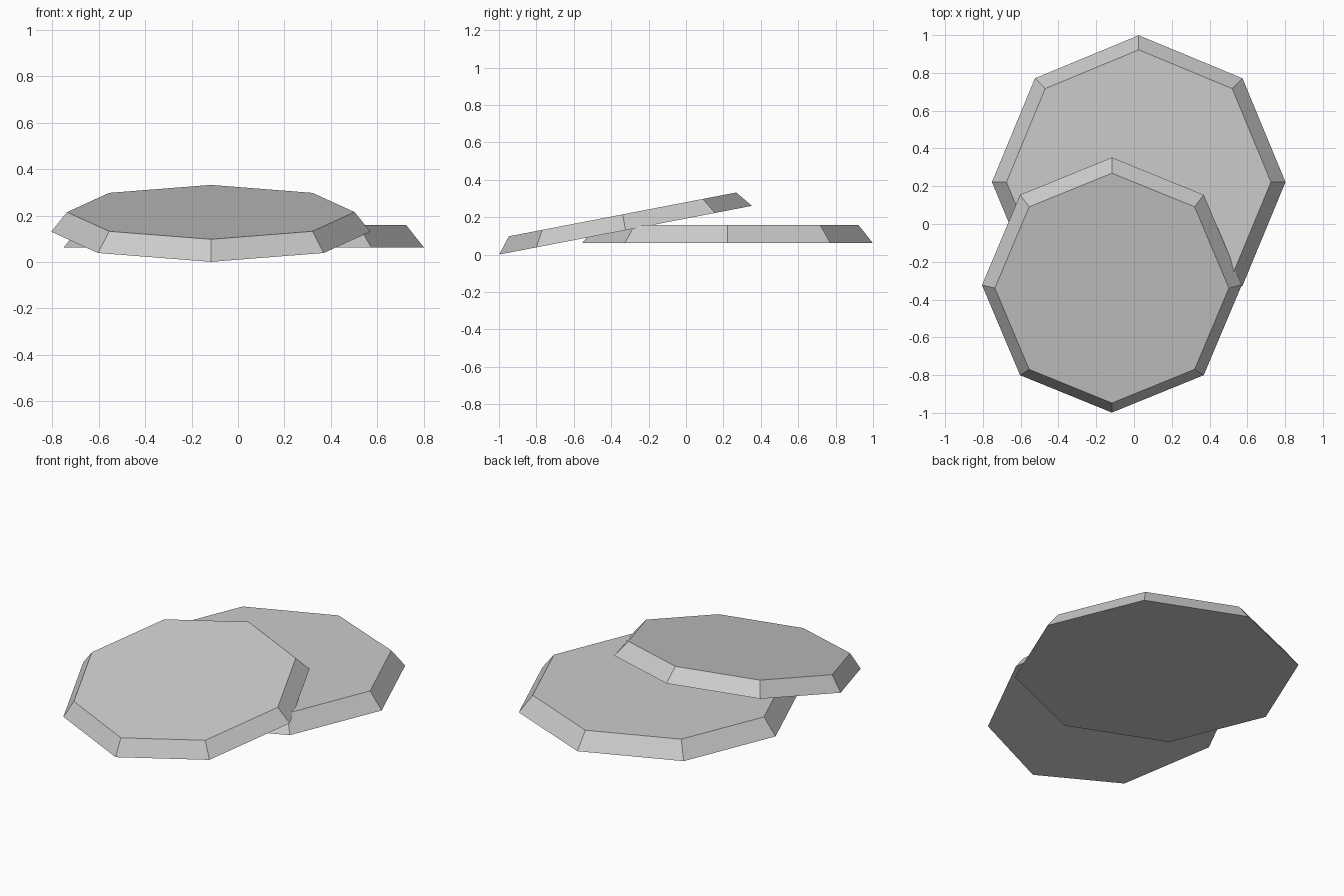
import bpy
import math

cube = bpy.data.objects.get("Cube")
if cube:
    bpy.data.objects.remove(cube, do_unlink=True)

# Plain stone grey
stone = bpy.data.materials.new("stone_grey")
stone.use_nodes = True
grey = (0.6, 0.6, 0.6, 1)
stone.diffuse_color = grey
stone.node_tree.nodes["Principled BSDF"].inputs["Base Color"].default_value = grey


def add_slab(name, base_centre, scale, tilt):
    """Eight-sided bevelled slab, tilted about the centre of its underside."""
    radius, top_radius, depth = 0.777, 0.70, 0.097
    bpy.ops.mesh.primitive_cone_add(vertices=8, radius1=radius,
                                    radius2=top_radius, depth=depth)
    slab = bpy.context.object
    slab.name = slab.data.name = name
    # Put the origin on the underside
    for v in slab.data.vertices:
        v.co.z += depth / 2
    slab.location = base_centre
    slab.scale = (scale, scale, scale)
    slab.rotation_euler.x = tilt
    slab.data.materials.append(stone)
    return slab


# Flat slab at the back, smaller slab leaning on it at the front
add_slab("back_slab", (0.025, 0.222, 0.062), 1.0, 0)
add_slab("front_leaning_slab", (-0.117, -0.323, 0.131), 0.885, math.radians(10.9))
